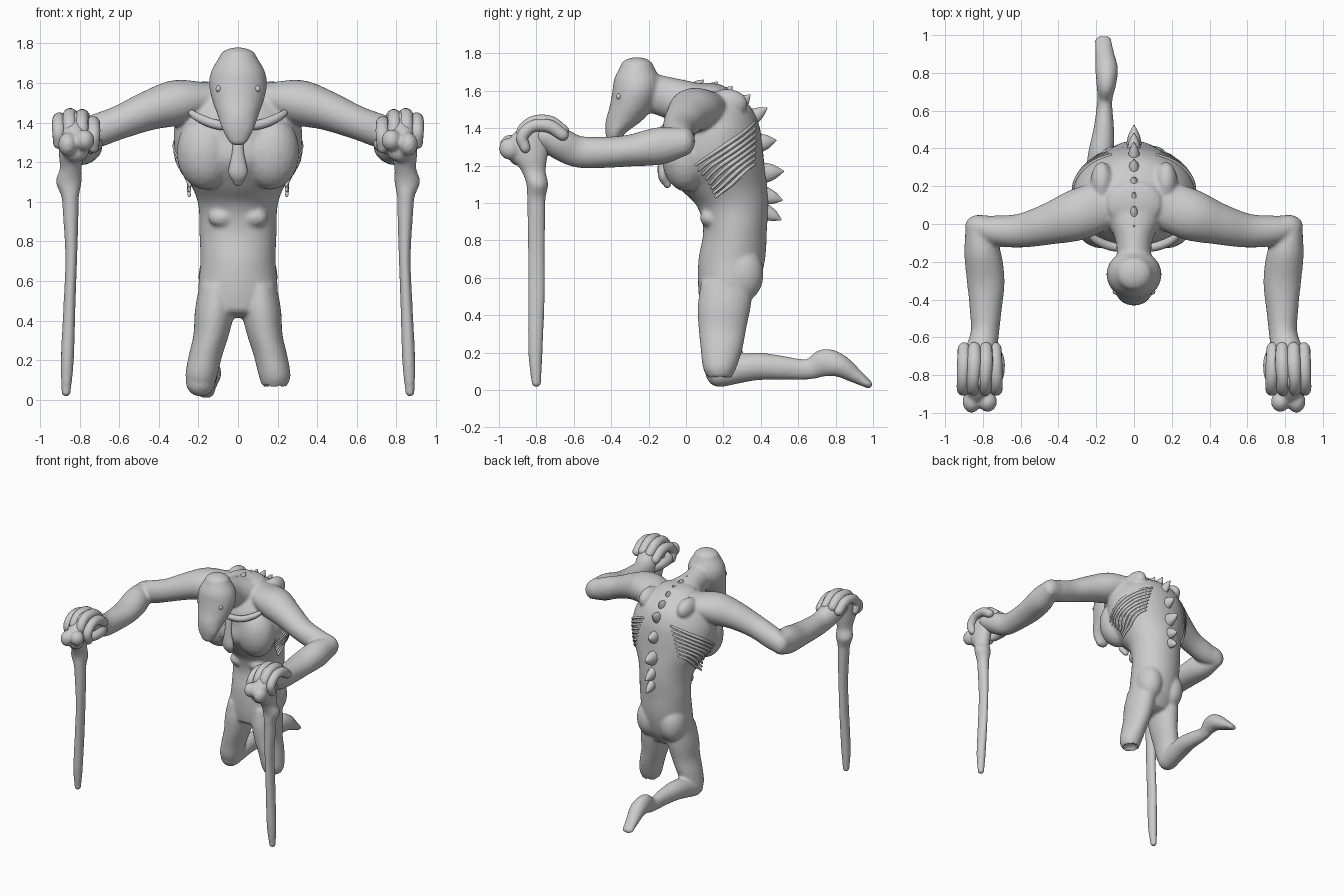
import bpy, bmesh
from math import sin, cos, pi, radians, copysign
from mathutils import Vector, Matrix

def spline(rows, n):
    # Catmull-Rom resampling of section rows
    rows = [Vector(r) for r in rows]
    out = []
    for i in range(len(rows) - 1):
        p1, p2 = rows[i], rows[i + 1]
        m1 = (p2 - rows[i - 1]) / 2 if i else p2 - p1
        m2 = (rows[i + 2] - p1) / 2 if i + 2 < len(rows) else p2 - p1
        for k in range(n):
            t = k / n
            out.append(p1 * (2*t**3 - 3*t*t + 1) + m1 * (t**3 - 2*t*t + t)
                       + p2 * (3*t*t - 2*t**3) + m2 * (t**3 - t*t))
    return out + [rows[-1]]

def loft(bm, rows, side=(1, 0, 0), axis=None, both=False, n=5, seg=24, cap=1.0):
    # elliptical tube through rows of (x, y, z, radius_side, radius_other)
    pts = spline([r if len(r) == 5 else (*r, r[3]) for r in rows], n)
    secs = []
    for i, p in enumerate(pts):
        a, b = pts[max(i - 1, 0)], pts[min(i + 1, len(pts) - 1)]
        t = Vector(axis) if axis else (Vector(b[:3]) - Vector(a[:3])).normalized()
        secs.append((Vector(p[:3]), t, max(p[3], .003), max(p[4], .003)))
    def ends(s, d):
        c, t, a, b = s
        h = min(a, b) * cap
        return [(c + t * d * h * sin(f), t, a * cos(f), b * cos(f)) for f in (.45, .9, 1.3, 1.5)]
    secs = ends(secs[0], -1)[::-1] + secs + ends(secs[-1], 1)
    for s in ((1, -1) if both else (1,)):
        rings = []
        for c, t, a, b in secs:
            u = (Vector(side) - t * t.dot(Vector(side))).normalized()
            v = t.cross(u)
            ring = []
            for k in range(seg):
                q = c + u * a * cos(2*pi*k/seg) + v * b * sin(2*pi*k/seg)
                ring.append(bm.verts.new((q.x * s, q.y, q.z)))
            rings.append(ring)
        for r0, r1 in zip(rings, rings[1:]):
            for k in range(seg):
                j = (k + 1) % seg
                bm.faces.new((r0[k], r0[j], r1[j], r1[k]))
        bm.faces.new(rings[0][::-1])
        bm.faces.new(rings[-1])

def blob(bm, c, r, both=True):
    for s in ((1, -1) if both else (1,)):
        m = Matrix.Translation((c[0] * s, c[1], c[2])) @ Matrix.Diagonal((*r, 1))
        bmesh.ops.create_icosphere(bm, subdivisions=3, radius=1, matrix=m)

def finish(name, bm, voxel=0, smooth=0):
    bmesh.ops.recalc_face_normals(bm, faces=bm.faces)
    me = bpy.data.meshes.new(name)
    bm.to_mesh(me)
    bm.free()
    me.polygons.foreach_set("use_smooth", [True] * len(me.polygons))
    ob = bpy.data.objects.new(name, me)
    bpy.context.collection.objects.link(ob)
    if voxel:
        m = ob.modifiers.new("fuse", 'REMESH')
        m.mode, m.voxel_size, m.use_smooth_shade = 'VOXEL', voxel, True
        m = ob.modifiers.new("soften", 'SMOOTH')
        m.factor, m.iterations = .5, smooth
    return ob

# torso sections: y, z, half width, half depth
TORSO = [(.205, .46, .18, .13), (.225, .55, .20, .16), (.245, .7, .19, .178),
         (.262, .85, .195, .17), (.25, .98, .20, .19), (.2, 1.08, .235, .235),
         (.15, 1.2, .305, .27), (.145, 1.32, .325, .262), (.14, 1.42, .31, .25),
         (.14, 1.52, .25, .2), (.11, 1.6, .15, .12)]
body = bmesh.new()
Z = (0, 0, 1)
loft(body, [(0, y, z, a, b) for y, z, a, b in TORSO], axis=Z, seg=40, cap=.35)
blob(body, (.165, 0, 1.25), (.145, .13, .19))       # chest lobes
blob(body, (.17, .22, 1.53), (.06, .11, .08))       # shoulder blades
blob(body, (.08, .125, .92), (.07, .05, .05))       # belly muscles
blob(body, (.1, .3, .62), (.1, .115, .15))          # buttocks
# neck
loft(body, [(0, .06, 1.53, .17, .11), (0, -.08, 1.56, .1, .11), (0, -.22, 1.6, .09, .1)])
# head with long snout
loft(body, [(0, -.388, 1.30, .045, .028), (0, -.378, 1.37, .082, .052),
            (0, -.332, 1.44, .105, .097), (0, -.293, 1.51, .13, .117),
            (0, -.268, 1.59, .146, .127), (0, -.262, 1.66, .135, .123),
            (0, -.262, 1.73, .095, .09)], axis=Z, cap=.55)
# thighs
loft(body, [(.105, .22, .58, .09, .14), (.118, .205, .45, .1, .142), (.135, .195, .33, .09, .128),
            (.165, .19, .22, .085, .112), (.185, .18, .12, .08, .09), (.185, .18, .06, .06, .06)],
     axis=Z, both=True, cap=.7)
# shin and foot of the one whole leg
loft(body, [(-.19, .18, .09, .075, .075), (-.175, .36, .125, .07, .075), (-.16, .5, .12, .055, .065),
            (-.155, .65, .11, .04, .055), (-.147, .74, .145, .052, .075), (-.145, .82, .13, .06, .062),
            (-.155, .9, .08, .05, .042), (-.165, .975, .03, .045, .022)])
# upper arms
loft(body, [(.17, .1, 1.52, .13, .085), (.31, .045, 1.5, .135, .115), (.45, .0, 1.46, .11, .1),
            (.6, -.035, 1.4, .09, .085), (.74, -.035, 1.35, .08, .085), (.82, -.015, 1.33, .065, .075)],
     side=(0, 1, 0), both=True)
# forearms and palms
loft(body, [(.835, -.015, 1.325, .06, .075), (.805, -.14, 1.305, .095, .1), (.785, -.3, 1.28, .1, .085),
            (.785, -.45, 1.27, .085, .083), (.79, -.58, 1.275, .075, .085), (.81, -.68, 1.32, .085, .085),
            (.82, -.76, 1.36, .085, .07)], both=True)
finish("body", body, .011, 5)

# bone crutches
crutch = bmesh.new()
loft(crutch, [(.868, -.8, .03, .022, .025), (.862, -.805, .2, .033, .038), (.85, -.8, .5, .03, .045),
              (.842, -.8, .72, .03, .045), (.845, -.8, .95, .04, .048), (.848, -.8, 1.03, .045, .05),
              (.855, -.795, 1.1, .065, .058), (.845, -.815, 1.17, .055, .065), (.84, -.835, 1.25, .065, .095),
              (.83, -.835, 1.34, .07, .11), (.83, -.79, 1.42, .06, .08)], axis=Z, both=True, cap=.6)
for c, r in (((.775, -.94, 1.31), (.05, .055, .055)), ((.86, -.94, 1.29), (.048, .06, .06)),
             ((.82, -.9, 1.26), (.07, .05, .06))):
    blob(crutch, c, r)
finish("bone_crutches", crutch, .01, 4)

# gripping fingers and thumbs
fingers = bmesh.new()
for x0, x1, r, dz in ((.9, .905, .033, -.015), (.845, .85, .035, .005), (.785, .79, .035, 0), (.735, .73, .034, -.035)):
    loft(fingers, [(x0, -.66, 1.38 + dz, r), (x0, -.73, 1.425 + dz, r * 1.1), (x1, -.82, 1.425 + dz, r),
                   (x1, -.875, 1.37 + dz, r), (x1, -.86, 1.31 + dz, r * .85)], both=True, seg=14)
loft(fingers, [(.75, -.66, 1.28, .04), (.72, -.73, 1.29, .036), (.73, -.82, 1.29, .034), (.79, -.88, 1.3, .03)],
     side=Z, both=True, seg=14)
finish("fingers", fingers)

# spine spikes: base y, z and tip y, z
spikes = bmesh.new()
for by, bz, ty, tz, r in ((-.03, 1.63, -.01, 1.655, .022), (.06, 1.62, .09, 1.655, .03), (.13, 1.6, .165, 1.645, .032),
                          (.2, 1.57, .245, 1.62, .036), (.28, 1.52, .34, 1.575, .04), (.34, 1.45, .43, 1.505, .042),
                          (.39, 1.32, .478, 1.335, .045), (.41, 1.16, .52, 1.17, .05),
                          (.42, 1.04, .512, 1.015, .042), (.43, .95, .506, .912, .036)):
    loft(spikes, [(0, by, bz, r * .85, r * 1.2), (0, by * .45 + ty * .55, bz * .45 + tz * .55, r * .6, r * .8),
                  (0, ty, tz, .005, .006)], seg=14)
finish("spine_spikes", spikes)

def on_torso(z, ang, off):
    # point just outside the torso surface
    zz = max(z, 1.1)
    for p, q in zip(TORSO, TORSO[1:]):
        if p[1] <= zz <= q[1]:
            t = (zz - p[1]) / (q[1] - p[1])
            y, _, a, b = Vector(p).lerp(Vector(q), t)
            return ((a + off) * cos(ang), y + (b + off) * sin(ang), z)

# ribs sweeping forward and down
ribs = bmesh.new()
for k in range(8):
    path = []
    for i in range(7):
        t = i / 6
        ang = radians(66 - 2 * k - (88 - 4 * k) * t)
        z = 1.43 - .032 * k - (.23 - .008 * k) * t ** 1.2
        path.append((*on_torso(z, ang, .002), .012 - .004 * abs(2 * t - 1)))
    loft(ribs, path, side=Z, both=True, n=3, seg=8)
finish("ribs", ribs)

# collar bone and breast bone
chest = bmesh.new()
loft(chest, [(.255, -.03, 1.465, .012), (.2, -.085, 1.425, .022), (.11, -.12, 1.39, .024), (0, -.12, 1.38, .022)],
     side=Z, both=True, seg=12)
loft(chest, [(0, -.115, 1.36, .025, .02), (0, -.125, 1.25, .03, .022), (0, -.125, 1.15, .048, .025),
             (0, -.1, 1.1, .025, .02)], seg=16)
finish("chest_bones", chest)

# eyes
eyes = bmesh.new()
blob(eyes, (.098, -.358, 1.57), (.015, .015, .017))
finish("eyes", eyes)
